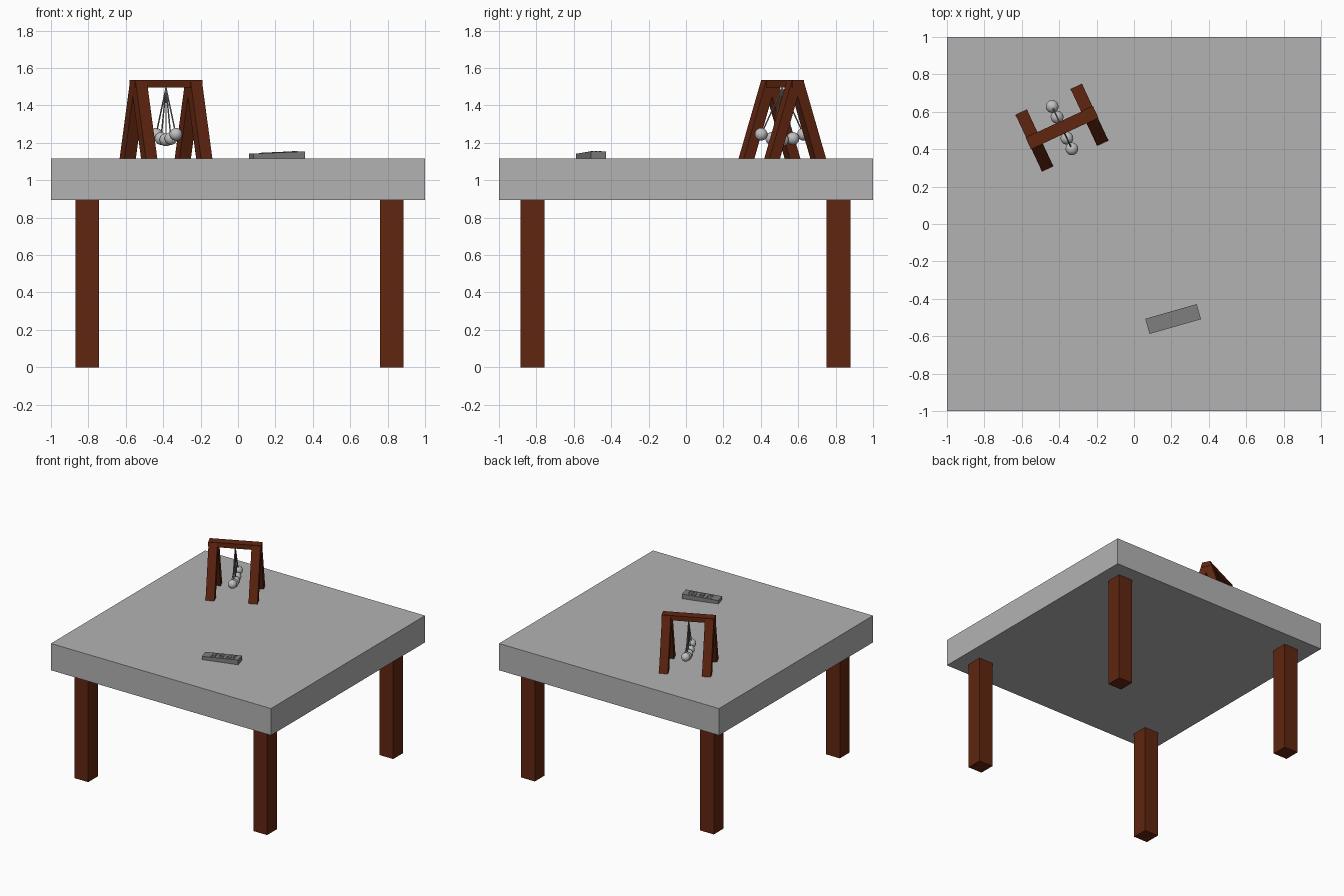
import bpy, bmesh, math
from mathutils import Matrix, Vector

if "Cube" in bpy.data.objects:
    bpy.data.objects.remove(bpy.data.objects["Cube"])


def material(name, rgb):
    m = bpy.data.materials.new(name)
    m.diffuse_color = (*rgb, 1)
    m.use_nodes = True
    m.node_tree.nodes["Principled BSDF"].inputs["Base Color"].default_value = m.diffuse_color
    return m


STONE = material("table grey", (0.45, 0.45, 0.45))
WOOD = material("red brown wood", (0.12, 0.019, 0.005))
STEEL = material("ball grey", (0.52, 0.52, 0.52))
CORD = material("cord grey", (0.25, 0.25, 0.25))
PLASTIC = material("remote grey", (0.21, 0.21, 0.21))


def finish(name, bm, mat, matrix=Matrix(), smooth=False):
    bmesh.ops.recalc_face_normals(bm, faces=bm.faces)
    me = bpy.data.meshes.new(name)
    bm.to_mesh(me)
    bm.free()
    me.materials.append(mat)
    if smooth:
        for p in me.polygons:
            p.use_smooth = True
    ob = bpy.data.objects.new(name, me)
    ob.matrix_world = matrix
    bpy.context.collection.objects.link(ob)
    return ob


def add_box(bm, lo, hi):
    lo, hi = Vector(lo), Vector(hi)
    size = hi - lo
    bmesh.ops.create_cube(bm, size=1, matrix=Matrix.Translation((lo + hi) / 2) @ Matrix.Diagonal((*size, 1)))


def box(name, lo, hi, mat, matrix=Matrix()):
    bm = bmesh.new()
    add_box(bm, lo, hi)
    return finish(name, bm, mat, matrix)


def prism(name, profile, axis, a, b, mat, matrix):
    """Extrude a 2D (side, height) profile along local x or y from a to b."""
    bm = bmesh.new()
    place = (lambda s, h, t: (t, s, h)) if axis == "x" else (lambda s, h, t: (s, t, h))
    face = bm.faces.new([bm.verts.new(place(s, h, a)) for s, h in profile])
    ext = bmesh.ops.extrude_face_region(bm, geom=[face])
    verts = [g for g in ext["geom"] if isinstance(g, bmesh.types.BMVert)]
    bmesh.ops.translate(bm, verts=verts, vec=place(0, 0, b - a))
    return finish(name, bm, mat, matrix)


# Table
TOP = 1.115
box("table_top", (-1, -1, 0.895), (1, 1, TOP), STONE)
for side, x in (("left", -0.806), ("right", 0.821)):
    for end, y in (("front", -0.82), ("back", 0.816)):
        box(f"table_leg_{end}_{side}", (x - 0.063, y - 0.064, 0), (x + 0.063, y + 0.064, 0.9), WOOD)

# Swinging ball stand: bar on two A-frames
stand = Matrix.Translation((-0.385, 0.515, TOP)) @ Matrix.Rotation(math.radians(25), 4, "Z")
box("stand_bar", (-0.199, -0.034, 0.381), (0.199, 0.034, 0.42), WOOD, stand)
for side, a, b in (("left", -0.196, -0.129), ("right", 0.129, 0.196)):
    for end, s in (("front", -1), ("back", 1)):
        leg = [(s * 0.167, 0), (s * 0.105, 0), (s * -0.026, 0.415), (s * 0.035, 0.415)]
        prism(f"stand_leg_{end}_{side}", leg, "x", a, b, WOOD, stand)

# Five balls fanned out on cords from the middle of the bar
LENGTH, PIVOT = 0.277, Vector((0, 0, 0.378))
for i in range(5):
    angle = math.asin((i - 2) * 0.0625 / LENGTH)
    d = Vector((0, math.sin(angle), -math.cos(angle)))
    bm = bmesh.new()
    bmesh.ops.create_uvsphere(bm, u_segments=32, v_segments=16, radius=0.034,
                              matrix=Matrix.Translation(PIVOT + d * LENGTH))
    finish(f"ball_{i + 1}", bm, STEEL, stand, smooth=True)
    bm = bmesh.new()
    bmesh.ops.create_cone(bm, cap_ends=True, segments=8, radius1=0.004, radius2=0.004, depth=LENGTH,
                          matrix=Matrix.Translation(PIVOT + d * LENGTH / 2)
                          @ d.to_track_quat("Z", "Y").to_matrix().to_4x4())
    finish(f"cord_{i + 1}", bm, CORD, stand)

# Wedge shaped remote control
remote = Matrix.Translation((0.209, -0.508, TOP)) @ Matrix.Rotation(math.radians(16), 4, "Z")
wedge = [(-0.143, 0), (0.143, 0), (0.143, 0.039), (-0.143, 0.027)]
prism("remote_body", wedge, "y", -0.042, 0.042, PLASTIC, remote)

# Remote buttons in three groups, following the slope
bm = bmesh.new()
for x in (-0.073, -0.048, -0.012, 0.012, 0.048, 0.073, 0.098):
    z = 0.033 + x * 0.042
    for y in (-0.022, 0, 0.022):
        add_box(bm, (x - 0.007, y - 0.006, z - 0.004), (x + 0.007, y + 0.006, z + 0.003))
finish("remote_buttons", bm, PLASTIC, remote)
